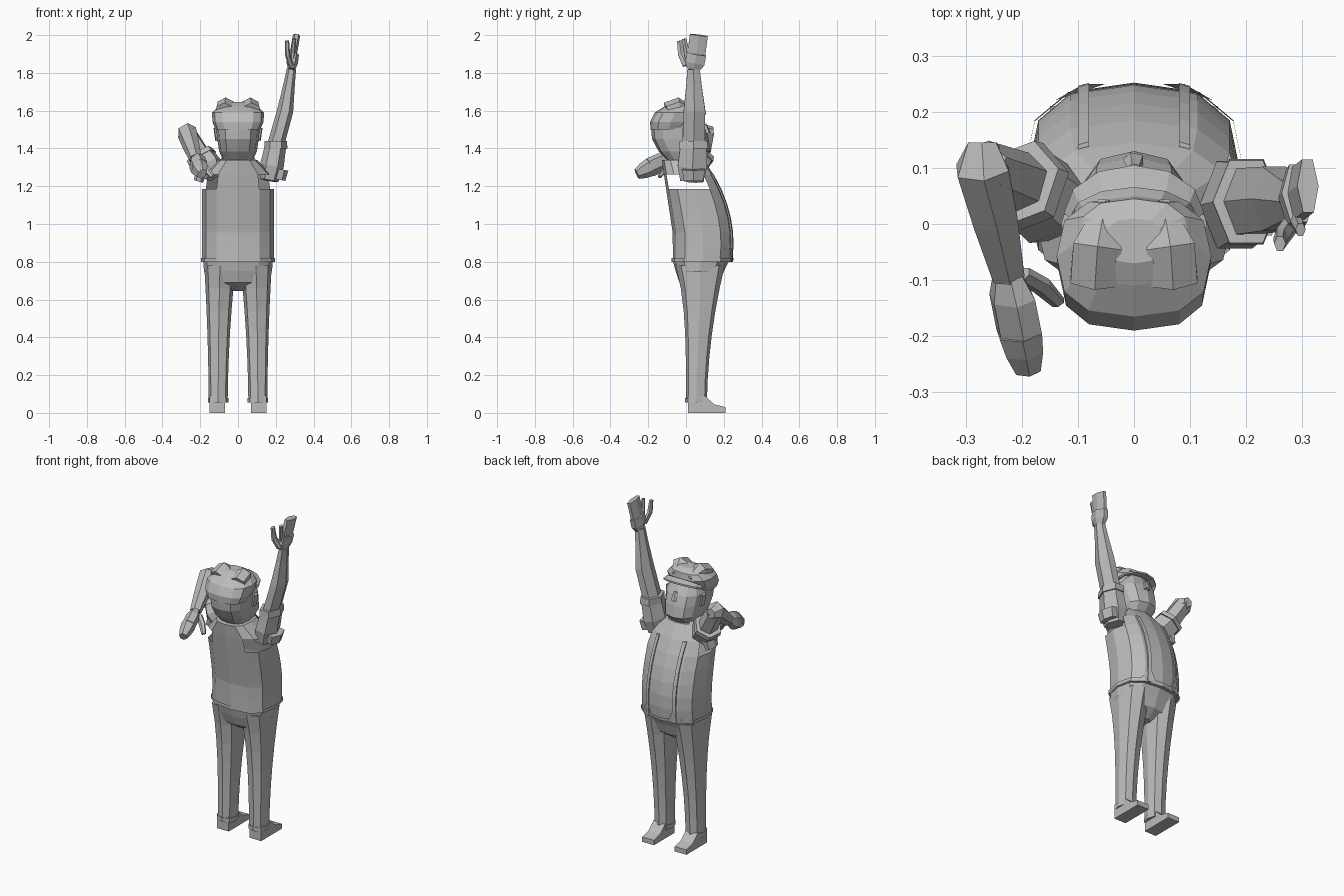
import bpy, bmesh, math
from mathutils import Vector

cube = bpy.data.objects.get("Cube")
if cube:
    bpy.data.objects.remove(cube, do_unlink=True)

grey = bpy.data.materials.new("plain_grey")
grey.use_nodes = True
shade = (.5, .5, .5, 1)
grey.diffuse_color = shade
grey.node_tree.nodes["Principled BSDF"].inputs["Base Color"].default_value = shade

SQUARENESS = .75
ACROSS, FORWARD, UPWARD = Vector((1, 0, 0)), Vector((0, 1, 0)), Vector((0, 0, 1))


def finish(name, bm):
    bmesh.ops.recalc_face_normals(bm, faces=bm.faces)
    mesh = bpy.data.meshes.new(name)
    bm.to_mesh(mesh)
    bm.free()
    mesh.materials.append(grey)
    obj = bpy.data.objects.new(name, mesh)
    bpy.context.collection.objects.link(obj)


def skin(name, rings, caps=True, drop=None):
    """Join rings of points into a faceted skin; drop removes faces by centre."""
    bm = bmesh.new()
    loops = [[bm.verts.new(point) for point in ring] for ring in rings]
    for lower, upper in zip(loops, loops[1:]):
        for i in range(len(lower)):
            bm.faces.new((lower[i - 1], lower[i], upper[i], upper[i - 1]))
    if caps:
        bm.faces.new(loops[0])
        bm.faces.new(loops[-1])
    if drop:
        unwanted = [face for face in bm.faces if drop(face.calc_center_median())]
        bmesh.ops.delete(bm, geom=unwanted, context="FACES")
    finish(name, bm)


def plate(name, corners, thickness=.008):
    bm = bmesh.new()
    bm.faces.new([bm.verts.new(corner) for corner in corners])
    bmesh.ops.solidify(bm, geom=bm.faces[:], thickness=thickness)
    finish(name, bm)


def squared(value):
    return math.copysign(abs(value) ** SQUARENESS, value)


def level(z, back, front, half, x=0, sides=12):
    """Rounded-square cross-section lying flat at height z."""
    middle, depth = (back + front) / 2, (front - back) / 2
    angles = [math.tau * i / sides for i in range(sides)]
    return [(x + half * squared(math.cos(a)), middle + depth * squared(math.sin(a)), z) for a in angles]


def tube(name, joints, radii, wide=FORWARD, flatness=.7, sides=6):
    """Limb through joints, each ring broad along wide and thinner across it."""
    joints = [Vector(joint) for joint in joints]
    rings = []
    for i, (joint, radius) in enumerate(zip(joints, radii)):
        along = (joints[min(i + 1, len(joints) - 1)] - joints[max(i - 1, 0)]).normalized()
        broad = (wide - along * wide.dot(along)).normalized()
        thin = along.cross(broad) * flatness
        angles = [math.tau * (k + .5) / sides for k in range(sides)]
        rings.append([joint + radius * (broad * math.cos(a) + thin * math.sin(a)) for a in angles])
    skin(name, rings)


def spread(start, end, count):
    return [start + (end - start) * i / (count - 1) for i in range(count)]


# Torso: round belly, sloping shoulders, open armholes
def torso_back(z):
    return -.07 - .15 * max(z - .95, 0)


def torso_front(z):
    return .25 - .8 * (z - .9) ** 2


def torso_half(z):
    return .19 - max(z - 1.25, 0)


def torso_level(z, margin=0):
    return level(z, torso_back(z) - margin, torso_front(z) + margin, torso_half(z) + margin)


def is_armhole(centre):
    return abs(centre.x) > .13 and 1.17 < centre.z < 1.28 and centre.y < .09


torso_heights = spread(.8, 1.34, 8)
skin("torso", [torso_level(z) for z in torso_heights], drop=is_armhole)
skin("waistband", [torso_level(z, .007) for z in (.8, .82)], caps=False)
skin("trouser_seat", [level(.81, -.07, .23, .185), level(.75, -.055, .2, .18),
                      level(.69, -.035, .18, .13), level(.645, .03, .12, .035)])


# Trouser legs widen towards the hip
def leg_level(z, side, margin=0):
    rise = (z / .8) ** 2
    return level(z, -.06 * rise ** 2 - margin, .11 + .1 * rise + margin,
                 .05 + .035 * rise + margin, side * (.105 - .01 * rise), sides=8)


def brace_point(x, z):
    """Point just in front of the torso surface."""
    back, front = torso_back(z), torso_front(z)
    bulge = (1 - (abs(x) / torso_half(z)) ** (2 / SQUARENESS)) ** (SQUARENESS / 2)
    return Vector((x, (back + front) / 2 + (front - back) / 2 * bulge + .008, z))


for side, label in ((1, "left_"), (-1, "right_")):
    # Brace ribbon with its tab, and the collar flap
    inner, outer = side * .08, side * .1
    ribbon = []
    for z in torso_heights[:-1]:
        face = [brace_point(inner, z), brace_point(outer, z)]
        ribbon.append(face + [point - FORWARD * .008 for point in reversed(face)])
    skin(label + "brace", ribbon)
    plate(label + "brace_tab", [brace_point(side * x, z) for x, z in ((.05, .81), (.14, .81), (.09, .89))])
    plate(label + "collar", [(0, .13, 1.28), (side * .05, .13, 1.26),
                             (side * .1, .06, 1.33), (side * .08, .05, 1.36)])

    # Leg, turn-up and wedge shoe
    skin(label + "leg", [leg_level(z, side) for z in spread(.06, .78, 7)])
    skin(label + "turn_up", [leg_level(z, side, .004) for z in (.055, .08)])
    shoe_profile = [(.01, 0), (.21, 0), (.21, .03), (.15, .045), (.1, .09), (.01, .09)]
    skin(label + "shoe", [[(side * x, y, z) for y, z in shoe_profile] for x in (.07, .15)])

    # Cap tuft and ear
    tube(label + "cap_tuft", [(side * .07, -.1, 1.6), (side * .065, -.04, 1.625), (side * .05, .04, 1.6)],
         (.05, .05, .015), wide=ACROSS, flatness=.9)
    tube(label + "ear", [(side * .11, 0, 1.44), (side * .12, 0, 1.51)], (.02, .02), flatness=.5)

# Head leaning back so the face looks up
skin("head", [level(1.27, -.06, .05, .07), level(1.34, -.1, .085, .08), level(1.385, -.145, .13, .1),
              level(1.45, -.18, .12, .11), level(1.51, -.185, .1, .115), level(1.61, -.12, .04, .07)])
tube("nose", [(0, .1, 1.53), (0, .115, 1.48)], (.012, .02), wide=ACROSS, sides=5)

# Cap crown and curved visor
skin("cap", [level(1.5, -.188, 0, .118), level(1.54, -.19, .03, .135), level(1.59, -.165, .05, .138),
             level(1.625, -.11, .045, .1), level(1.645, -.07, .01, .05)])
visor = []
for angle in spread(0, math.pi, 7):
    inner = Vector((.115 * math.cos(angle), .01 + .055 * math.sin(angle), 1.545 + .035 * math.sin(angle)))
    outer = inner + Vector((.01 * math.cos(angle), .01 + .03 * math.sin(angle), 0))
    visor.append([inner, outer, outer + UPWARD * .01, inner + UPWARD * .02])
skin("cap_visor", visor)

# Raised left arm in a short sleeve
shoulder, hem = Vector((.165, .03, 1.23)), Vector((.2, .04, 1.42))
elbow, wrist = Vector((.25, .045, 1.6)), Vector((.283, .04, 1.82))
knuckles, fingertips = Vector((.293, .055, 1.9)), Vector((.31, .068, 2))
tube("left_sleeve", [shoulder, shoulder.lerp(hem, .4), hem], (.07, .09, .08))
tube("left_cuff", [hem - UPWARD * .02, hem + UPWARD * .02], (.088, .085))
tube("left_sleeve_fold", [(.215, .04, 1.235), (.225, .04, 1.29)], (.06, .07), flatness=.6)
tube("left_arm", [hem, elbow, elbow.lerp(wrist, .65), wrist], (.068, .066, .046, .038), flatness=.65)
tube("left_palm", [wrist, wrist.lerp(knuckles, .4), knuckles], (.04, .06, .06), flatness=.5)
tube("left_fingers", [knuckles, fingertips], (.055, .055), flatness=.35)
tube("left_thumb", [(.28, 0, 1.84), (.262, -.025, 1.9), (.26, -.035, 1.97)], (.02, .02, .015))
tube("left_index_finger", [(.288, .01, 1.88), (.297, -.01, 1.98)], (.018, .013))

# Bent right arm: elbow high, hand reaching behind
tilted = ACROSS / 2 + UPWARD
shoulder, hem = Vector((-.125, .015, 1.26)), Vector((-.195, .07, 1.355))
elbow, wrist = Vector((-.27, .1, 1.485)), Vector((-.225, -.09, 1.345))
knuckles, fingertips = Vector((-.205, -.19, 1.3)), Vector((-.19, -.26, 1.265))
tube("right_sleeve", [shoulder, shoulder.lerp(hem, .4), hem], (.05, .08, .075), tilted, flatness=1)
tube("right_cuff", [hem.lerp(shoulder, .1), hem.lerp(elbow, .1)], (.085, .08), tilted, flatness=1)
tube("right_sleeve_fold", [(-.21, .05, 1.225), (-.19, .05, 1.29)], (.05, .06), flatness=.5)
tube("right_upper_arm", [hem, elbow], (.057, .05), tilted, flatness=1)
tube("right_forearm", [elbow + FORWARD * .045, elbow, elbow.lerp(wrist, .45), wrist],
     (.03, .055, .048, .034), tilted, flatness=.95)
tube("right_palm", [wrist, wrist.lerp(knuckles, .4), knuckles], (.035, .055, .055), tilted)
tube("right_fingers", [knuckles, knuckles.lerp(fingertips, .5), fingertips], (.052, .045, .03), tilted, flatness=.8)
tube("right_thumb", [(-.2, -.09, 1.325), (-.165, -.11, 1.29), (-.135, -.14, 1.25)], (.02, .02, .014), ACROSS)
